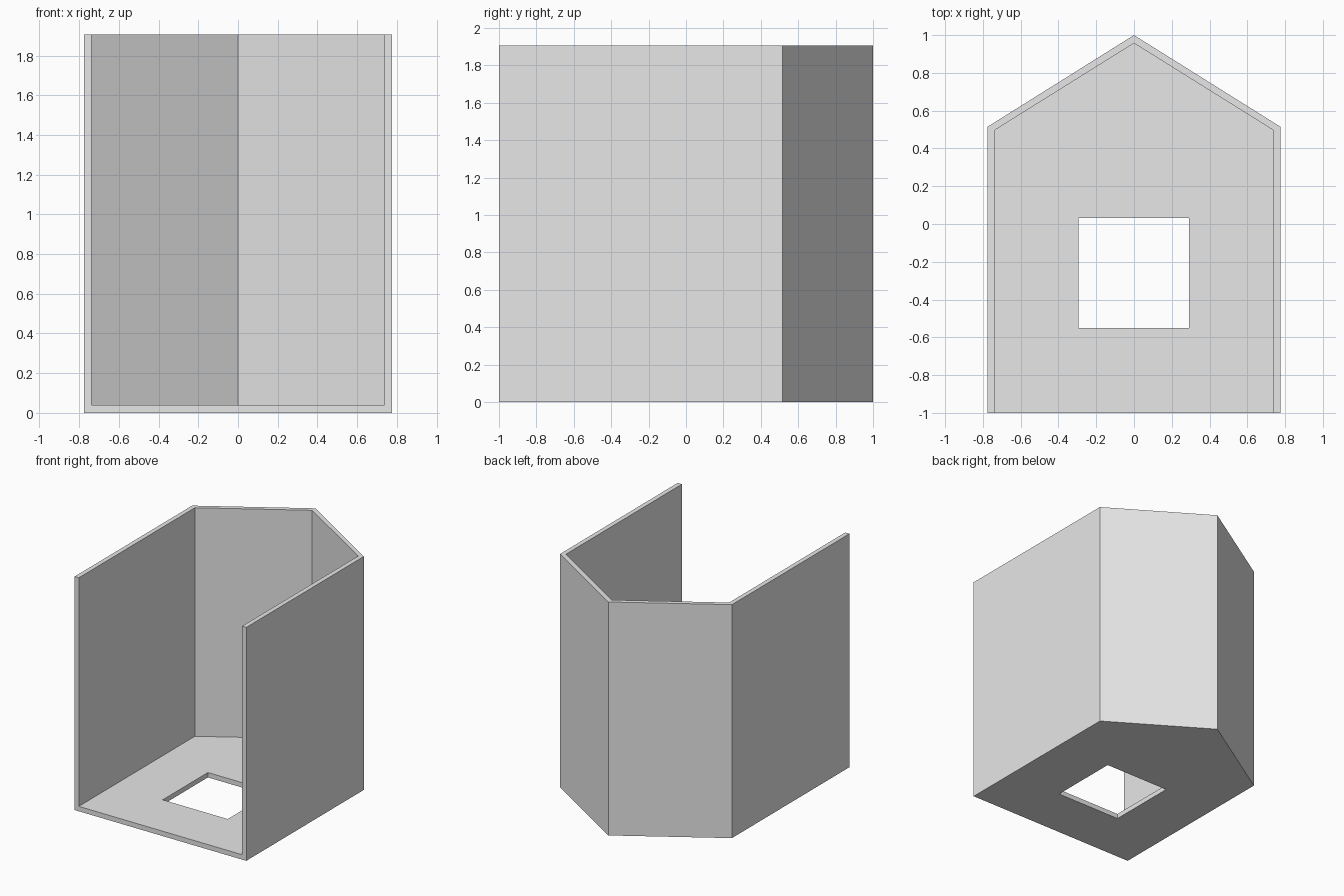
import bpy
import bmesh

cube = bpy.data.objects.get("Cube")
if cube:
    bpy.data.objects.remove(cube, do_unlink=True)

HEIGHT, FLOOR = 1.905, 0.04

grey = bpy.data.materials.new("light grey")
grey.use_nodes = True
grey.diffuse_color = (0.8, 0.8, 0.8, 1)
grey.node_tree.nodes["Principled BSDF"].inputs["Base Color"].default_value = (0.8, 0.8, 0.8, 1)


def half_outline(half_width, shoulder, apex):
    """Right-hand side to apex to left-hand side, open at the front."""
    return [(-half_width, -1), (-half_width, shoulder), (0, apex),
            (half_width, shoulder), (half_width, -1)]


outer = half_outline(0.775, 0.515, 1.0)
inner = half_outline(0.737, 0.497, 0.957)


def prism(name, outline, z0, z1):
    """Extrude a flat outline upwards from z0 to z1."""
    bm = bmesh.new()
    face = bm.faces.new([bm.verts.new((x, y, z0)) for x, y in outline])
    top = bmesh.ops.extrude_face_region(bm, geom=[face], use_keep_orig=True)["geom"]
    for v in top:
        if isinstance(v, bmesh.types.BMVert):
            v.co.z = z1
    bmesh.ops.recalc_face_normals(bm, faces=bm.faces)
    mesh = bpy.data.meshes.new(name)
    bm.to_mesh(mesh)
    bm.free()
    mesh.materials.append(grey)
    obj = bpy.data.objects.new(name, mesh)
    bpy.context.collection.objects.link(obj)
    return obj


def cut(target, cutter):
    mod = target.modifiers.new("cut", 'BOOLEAN')
    mod.operation = 'DIFFERENCE'
    mod.solver = 'EXACT'
    mod.object = cutter
    cutter.hide_render = True
    cutter.hide_set(True)
    cutter.display_type = 'WIRE'


# Solid house-shaped shell, hollowed from the top and the open front
shell = prism("open_shell", outer, 0, HEIGHT)
hollow = [(x, y if y > -1 else -1.2) for x, y in inner]
cut(shell, prism("hollow_cutter", hollow, FLOOR, HEIGHT + 0.2))

# Square opening through the floor
opening = [(-0.295, -0.55), (-0.295, 0.033), (0.292, 0.033), (0.292, -0.55)]
cut(shell, prism("floor_opening_cutter", opening, -0.2, FLOOR + 0.2))

# Apply the cuts and discard the cutters
bpy.context.view_layer.update()
result = bpy.data.meshes.new_from_object(
    shell.evaluated_get(bpy.context.evaluated_depsgraph_get()))
shell.modifiers.clear()
shell.data = result
result.name = "open_shell"
for name in ("hollow_cutter", "floor_opening_cutter"):
    bpy.data.objects.remove(bpy.data.objects[name], do_unlink=True)
